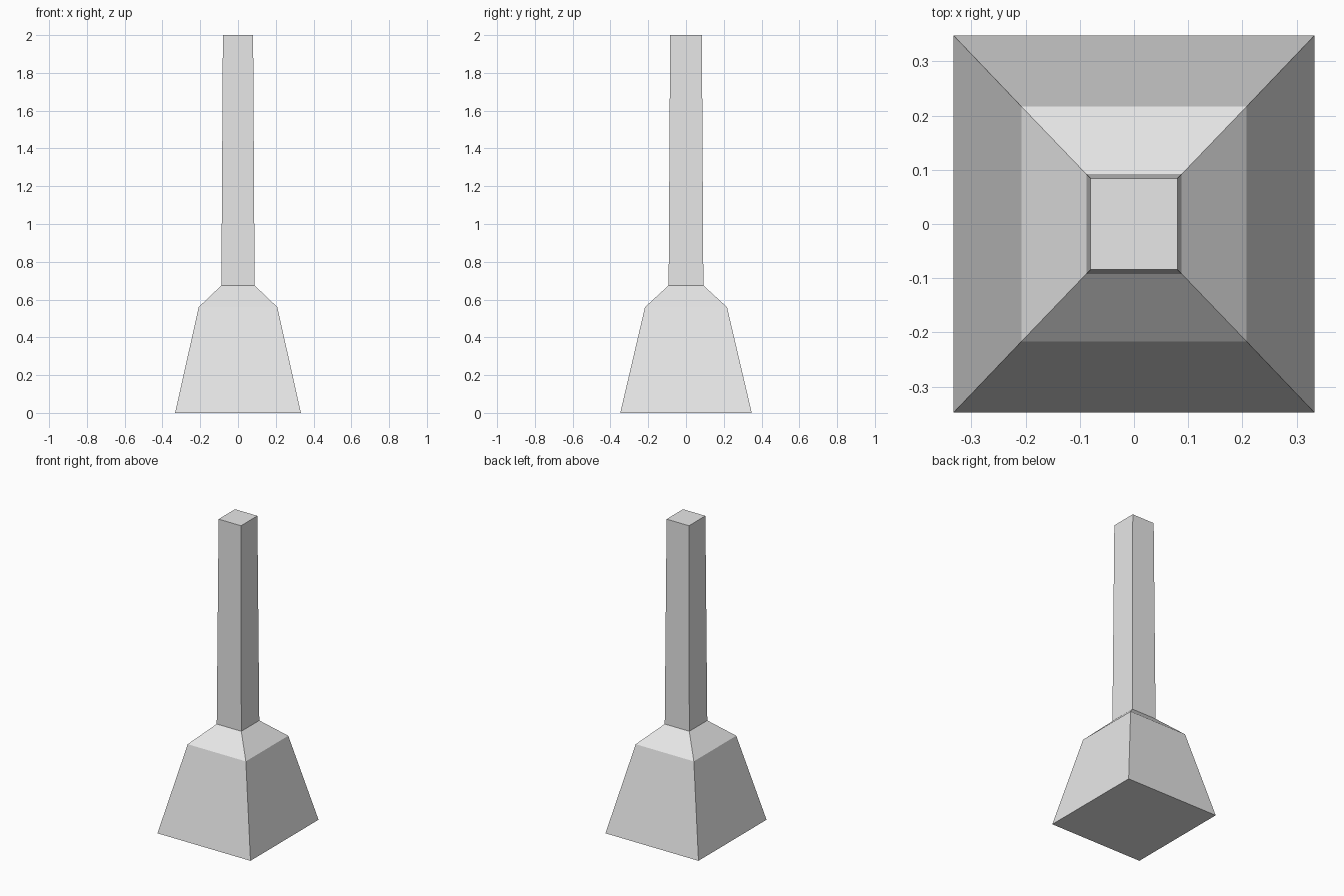
import bpy
import bmesh

cube = bpy.data.objects.get("Cube")
if cube:
    bpy.data.objects.remove(cube, do_unlink=True)

# Single flat grey
grey = bpy.data.materials.new("light_grey")
grey.use_nodes = True
grey.diffuse_color = (0.8, 0.8, 0.8, 1)
grey.node_tree.nodes["Principled BSDF"].inputs["Base Color"].default_value = (0.8, 0.8, 0.8, 1)


def loft(name, sections, cap_bottom=True, cap_top=True):
    """Join stacked rectangles, each given as half width, half depth, height."""
    bm = bmesh.new()
    rings = []
    for w, d, z in sections:
        corners = [(-w, -d), (w, -d), (w, d), (-w, d)]
        rings.append([bm.verts.new((x, y, z)) for x, y in corners])
    for low, high in zip(rings, rings[1:]):
        for i in range(4):
            j = (i + 1) % 4
            bm.faces.new((low[i], low[j], high[j], high[i]))
    if cap_bottom:
        bm.faces.new(rings[0][::-1])
    if cap_top:
        bm.faces.new(rings[-1])
    mesh = bpy.data.meshes.new(name)
    bm.to_mesh(mesh)
    bm.free()
    mesh.materials.append(grey)
    obj = bpy.data.objects.new(name, mesh)
    bpy.context.collection.objects.link(obj)
    return obj


# Flared foot with a sloping shoulder, open where the shaft meets it
loft("flared_base", [(0.333, 0.348, 0), (0.208, 0.217, 0.56), (0.088, 0.092, 0.675)],
     cap_top=False)

# Tall, slightly tapered shaft
loft("tapered_shaft", [(0.088, 0.092, 0.675), (0.08, 0.084, 2)], cap_bottom=False)
